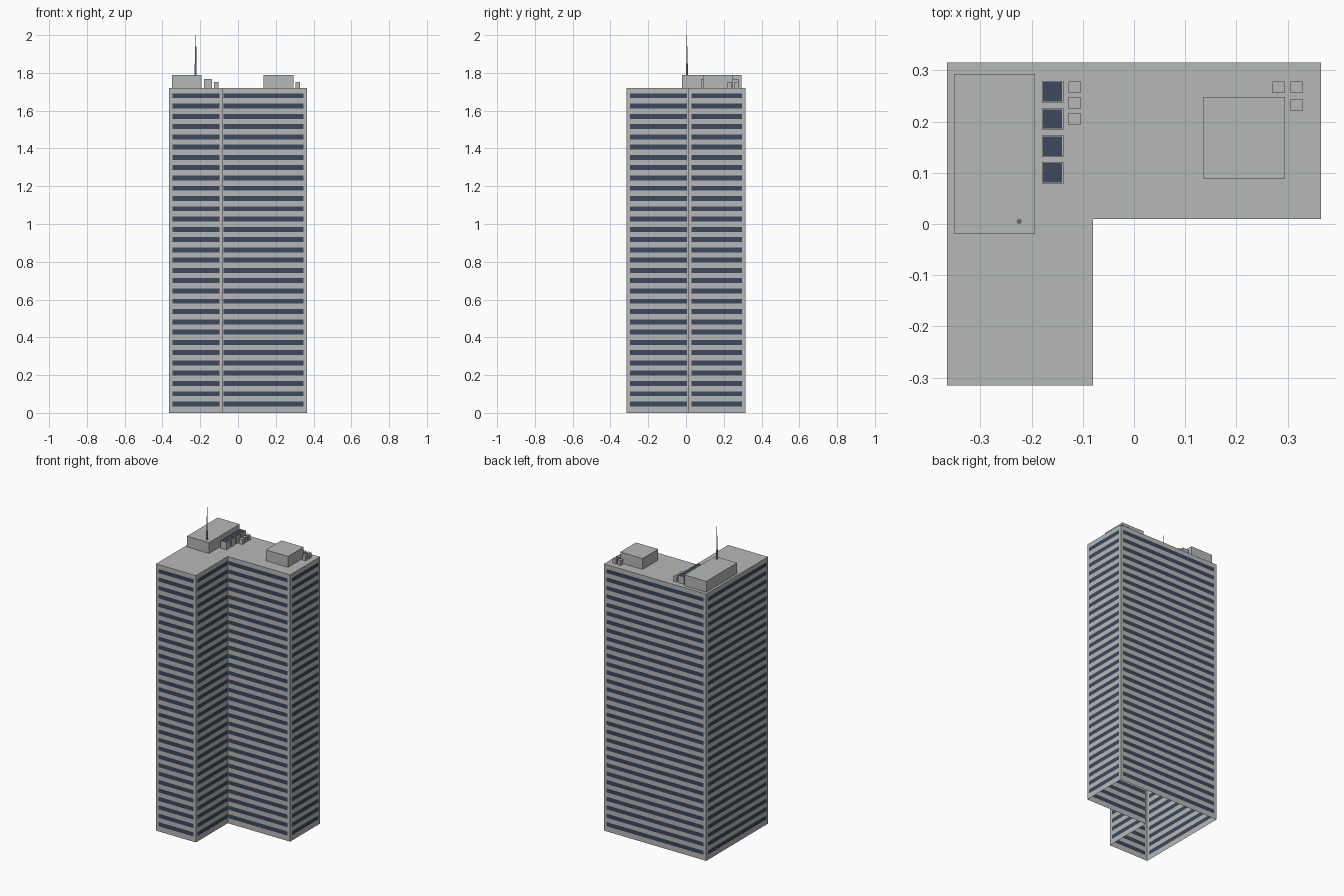
import bpy, bmesh
from mathutils import Matrix, Vector

if "Cube" in bpy.data.objects:
    bpy.data.objects.remove(bpy.data.objects["Cube"])


def material(name, rgb):
    m = bpy.data.materials.new(name)
    m.diffuse_color = (*rgb, 1)
    m.use_nodes = True
    m.node_tree.nodes["Principled BSDF"].inputs["Base Color"].default_value = m.diffuse_color
    return m


CONCRETE = material("concrete grey", (0.47, 0.485, 0.475))
GLASS = material("window blue", (0.045, 0.065, 0.11))
ROOF = 1.72


def finish(name, bm):
    me = bpy.data.meshes.new(name)
    bm.to_mesh(me)
    bm.free()
    me.materials.append(CONCRETE)
    me.materials.append(GLASS)
    ob = bpy.data.objects.new(name, me)
    bpy.context.collection.objects.link(ob)
    return ob


# Tower: L-shaped shell, open underneath, window bands cut into every wall
outline = [(-0.365, -0.315), (-0.08, -0.315), (-0.08, 0.01),
           (0.365, 0.01), (0.365, 0.315), (-0.365, 0.315)]
INNER = 2                       # index of the inside corner
FLOORS, FIRST, STEP, BAND = 31, 0.047, 0.0544, 0.026
levels = [0.0]
for i in range(FLOORS):
    c = FIRST + i * STEP
    levels += [c - BAND / 2, c + BAND / 2]
levels.append(ROOF)

bm = bmesh.new()
for i, start in enumerate(outline):
    j = (i + 1) % len(outline)
    a, b = Vector(start), Vector(outline[j])
    d = (b - a).normalized()
    m0 = 0.004 if i == INNER else 0.018
    m1 = 0.004 if j == INNER else 0.018
    cols = [a, a + d * m0, b - d * m1, b]
    grid = [[bm.verts.new((p.x, p.y, z)) for p in cols] for z in levels]
    for r in range(len(levels) - 1):
        for k in range(3):
            f = bm.faces.new((grid[r][k], grid[r][k + 1],
                              grid[r + 1][k + 1], grid[r + 1][k]))
            f.material_index = int(k == 1 and r % 2 == 1)
bmesh.ops.remove_doubles(bm, verts=bm.verts, dist=1e-5)
rim = [e for e in bm.edges if all(abs(v.co.z - ROOF) < 1e-5 for v in e.verts)]
roof = bmesh.ops.edgeloop_fill(bm, edges=rim)["faces"]
for f in roof:
    f.normal_update()
    if f.normal.z < 0:
        f.normal_flip()
finish("tower", bm)


# Roof boxes, optionally with a dark inset grille on top
def roof_box(name, x0, x1, y0, y1, top, grille=0):
    bm = bmesh.new()
    bmesh.ops.create_cube(bm, size=1, matrix=Matrix.Translation(
        ((x0 + x1) / 2, (y0 + y1) / 2, (ROOF + top) / 2))
        @ Matrix.Diagonal((x1 - x0, y1 - y0, top - ROOF, 1)))
    if grille:
        bm.normal_update()
        lid = max(bm.faces, key=lambda f: f.calc_center_median().z)
        bmesh.ops.inset_region(bm, faces=[lid], thickness=grille)
        lid.material_index = 1
    finish(name, bm)


roof_box("large_penthouse", -0.35, -0.193, -0.02, 0.293, 1.79)
roof_box("small_penthouse", 0.136, 0.295, 0.089, 0.248, 1.79)
for n, y in enumerate((0.258, 0.205, 0.152, 0.1)):
    roof_box(f"cooling_unit_{n + 1}", -0.18, -0.138, y - 0.021, y + 0.021,
             1.768, 0.003)
vents = [(-0.116, 0.267), (-0.116, 0.236), (-0.116, 0.205),
         (0.282, 0.267), (0.317, 0.267), (0.317, 0.232)]
for n, (x, y) in enumerate(vents):
    roof_box(f"vent_{n + 1}", x - 0.0115, x + 0.0115, y - 0.0115, y + 0.0115,
             1.752)

# Antenna mast in three narrowing stages
bm = bmesh.new()
for r, z0, z1 in ((0.005, 1.79, 1.85), (0.0035, 1.85, 1.94), (0.0015, 1.94, 2.0)):
    bmesh.ops.create_cone(bm, cap_ends=True, segments=8, radius1=r, radius2=r,
                          depth=z1 - z0, matrix=Matrix.Translation(
                              (-0.224, 0.005, (z0 + z1) / 2)))
finish("antenna", bm)
